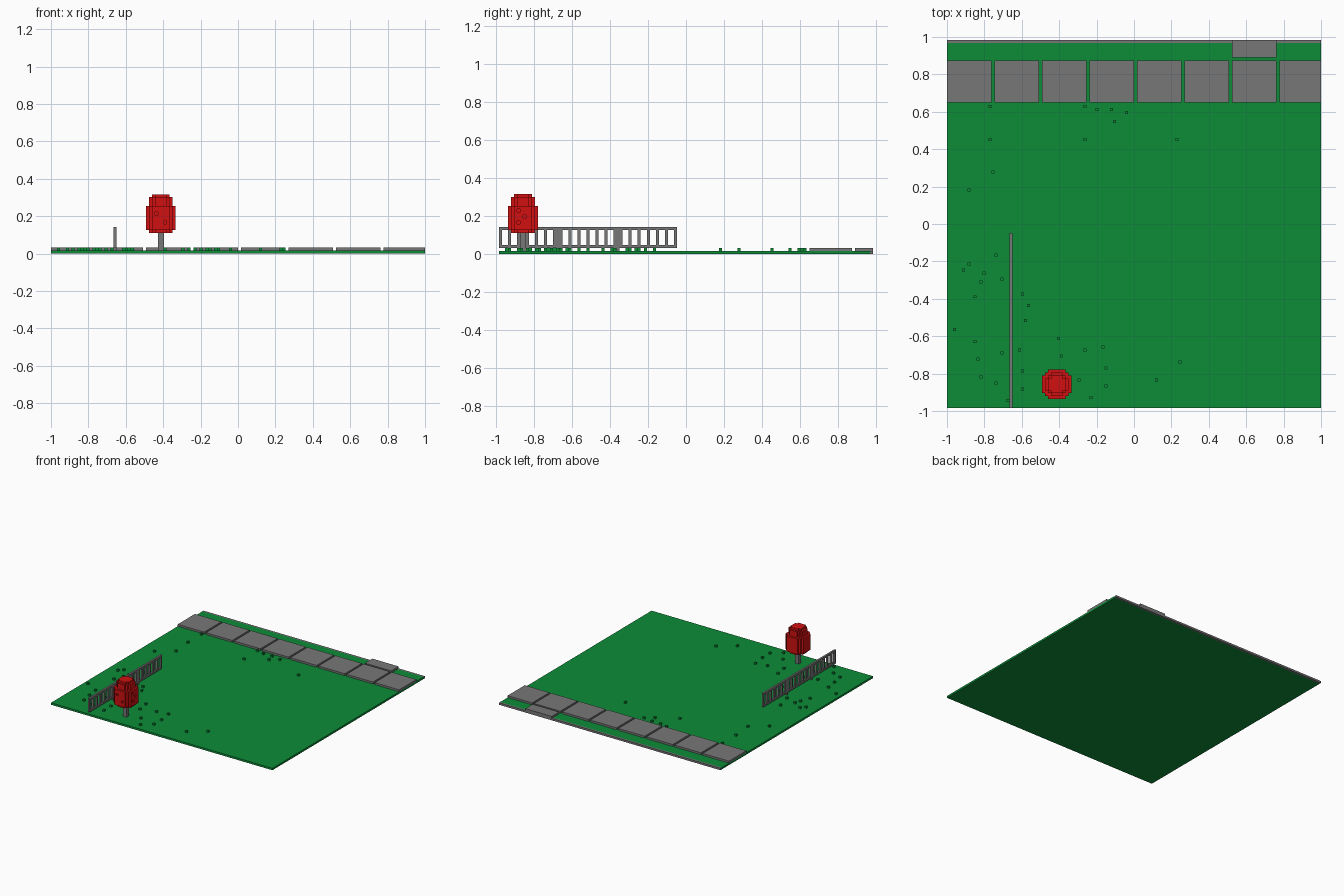
import bpy, bmesh

if "Cube" in bpy.data.objects:
    bpy.data.objects.remove(bpy.data.objects["Cube"])

V = 2 / 126          # edge of one voxel
OX, OY = -1.0, -62 * V


def material(name, rgb):
    m = bpy.data.materials.new(name)
    m.diffuse_color = (*rgb, 1)
    m.use_nodes = True
    m.node_tree.nodes["Principled BSDF"].inputs["Base Color"].default_value = m.diffuse_color
    return m


GREEN = material("grass green", (0.004, 0.265, 0.04))
GREY = material("stone grey", (0.185, 0.185, 0.185))
RED = material("leaf red", (0.64, 0.005, 0.005))


def finish(name, bm, mat):
    bmesh.ops.recalc_face_normals(bm, faces=bm.faces)
    me = bpy.data.meshes.new(name)
    bm.to_mesh(me)
    bm.free()
    me.materials.append(mat)
    bpy.context.collection.objects.link(bpy.data.objects.new(name, me))


def boxes(name, items, mat):
    """One object from boxes (x0, x1, y0, y1, z0, z1) in voxel units."""
    bm = bmesh.new()
    for x0, x1, y0, y1, z0, z1 in items:
        for v in bmesh.ops.create_cube(bm, size=1)["verts"]:
            v.co = (OX + V * (x1 if v.co.x > 0 else x0),
                    OY + V * (y1 if v.co.y > 0 else y0),
                    V * (z1 if v.co.z > 0 else z0))
    finish(name, bm, mat)


# lawn and the kerb along its back edge
boxes("lawn", [(0, 126, 0, 123, 0, 1)], GREEN)
boxes("kerb", [(0, 126, 123, 124, 0, 1)], GREY)

# pavement slabs and the driveway slab behind them
boxes("pavement_slabs", [(16 * i, min(16 * i + 15, 126), 103, 117, 1, 2)
                         for i in range(8)], GREY)
boxes("driveway_slab", [(96, 111, 118, 124, 1, 2)], GREY)

# fence: three panels of slats and rails, joined by posts
FX = (21, 22)
for n, y in enumerate((0, 20, 40)):
    parts = [(*FX, y, y + 19, 8, 9), (*FX, y, y + 19, 2, 3)]
    parts += [(*FX, y + k, y + k + 1, 3, 8) for k in range(0, 19, 3)]
    boxes(f"fence_panel_{n + 1}", parts, GREY)
boxes("fence_posts", [(*FX, y, y + 1, 1, 9) for y in (19, 39)], GREY)

# tree trunk
boxes("tree_trunk", [(36, 38, 7, 9, 1, 8)], GREY)

# tree crown: stacked voxel discs, with a few pits, outer faces only
pits = {(3, 0, 13), (6, 0, 10), (9, 3, 14), (9, 5, 12), (9, 3, 10)}
cells = set()
for z in range(7, 20):
    r = 4.2 if z == 7 or 16 <= z < 19 else 3.2 if z == 19 else 5.25
    cells |= {(x, y, z) for x in range(10) for y in range(10)
              if (x - 4.5) ** 2 + (y - 4.5) ** 2 <= r * r}
cells -= pits
bm = bmesh.new()
for c in cells:
    for axis in range(3):
        for side in (0, 1):
            near = list(c)
            near[axis] += 2 * side - 1
            if tuple(near) in cells:
                continue
            a, b = (axis + 1) % 3, (axis + 2) % 3
            loop = ((0, 0), (1, 0), (1, 1), (0, 1))
            verts = []
            for da, db in loop if side else loop[::-1]:
                p = list(c)
                p[axis] += side
                p[a] += da
                p[b] += db
                verts.append(bm.verts.new((OX + V * (32 + p[0]),
                                           OY + V * (3 + p[1]), V * p[2])))
            bm.faces.new(verts)
bmesh.ops.remove_doubles(bm, verts=bm.verts, dist=V * 0.01)
finish("tree_crown", bm, RED)

# grass tufts scattered on the lawn
tufts = [(14, 101), (14, 90), (15, 79), (7, 73), (46, 101), (50, 100),
         (55, 100), (56, 96), (60, 99), (46, 90), (77, 90), (16, 51),
         (7, 48), (5, 46), (12, 45), (11, 42), (18, 43), (9, 37), (2, 26),
         (9, 22), (10, 16), (18, 18), (24, 19), (11, 10), (16, 8), (20, 2),
         (25, 38), (27, 34), (26, 29), (25, 12), (25, 6), (37, 23),
         (38, 17), (46, 19), (52, 20), (53, 13), (44, 9), (53, 7), (48, 3),
         (70, 9), (78, 15)]
boxes("grass_tufts", [(x, x + 1, y, y + 1, 1, 2) for x, y in tufts], GREEN)
